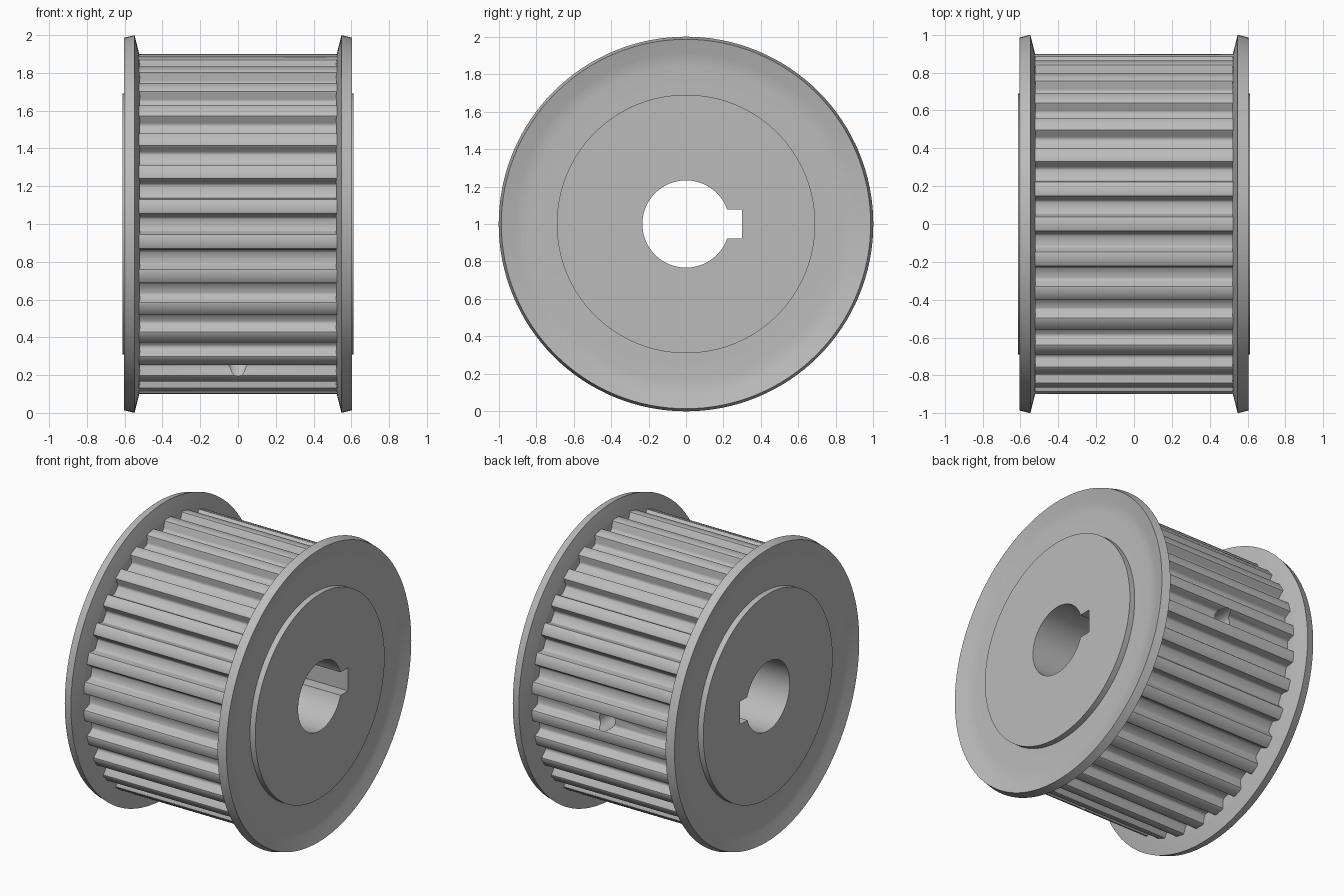
import bpy, bmesh, math
from math import sin, cos, pi
from mathutils import Matrix

TEETH = 30
PITCH = 2 * pi / TEETH
SEGMENTS = 128
AXIS_HEIGHT = 1.0

cube = bpy.data.objects.get("Cube")
if cube:
    bpy.data.objects.remove(cube, do_unlink=True)

steel = bpy.data.materials.new("brushed grey steel")
steel.use_nodes = True
GREY = (0.5, 0.5, 0.5, 1)
steel.diffuse_color = GREY
steel.node_tree.nodes["Principled BSDF"].inputs["Base Color"].default_value = GREY


def add_object(name, bm):
    bmesh.ops.recalc_face_normals(bm, faces=bm.faces)
    mesh = bpy.data.meshes.new(name)
    bm.to_mesh(mesh)
    bm.free()
    mesh.materials.append(steel)
    ob = bpy.data.objects.new(name, mesh)
    ob.location.z = AXIS_HEIGHT
    bpy.context.collection.objects.link(ob)
    return ob


def prism(name, outline, half_length):
    """Extrude a (y, z) outline along the x axis."""
    bm = bmesh.new()
    face = bm.faces.new([bm.verts.new((-half_length, y, z)) for y, z in outline])
    side = bmesh.ops.extrude_face_region(bm, geom=[face])["geom"]
    verts = [v for v in side if isinstance(v, bmesh.types.BMVert)]
    bmesh.ops.translate(bm, verts=verts, vec=(2 * half_length, 0, 0))
    return add_object(name, bm)


def ring(name, profile, side):
    """Turn a closed (x, radius) profile around the x axis."""
    bm = bmesh.new()
    loops = []
    for i in range(SEGMENTS):
        a = 2 * pi * i / SEGMENTS
        loops.append([bm.verts.new((side * x, r * sin(a), r * cos(a))) for x, r in profile])
    n = len(profile)
    for i, loop in enumerate(loops):
        after = loops[(i + 1) % SEGMENTS]
        for j in range(n):
            k = (j + 1) % n
            bm.faces.new((loop[j], loop[k], after[k], after[j]))
    return add_object(name, bm)


def circle(radius, count=SEGMENTS):
    return [(radius * sin(2 * pi * i / count), radius * cos(2 * pi * i / count))
            for i in range(count)]


def boolean(target, tool, operation):
    mod = target.modifiers.new(operation.title(), 'BOOLEAN')
    mod.operation = operation
    mod.solver = 'EXACT'
    mod.object = tool
    bpy.context.view_layer.objects.active = target
    bpy.ops.object.modifier_apply(modifier=mod.name)
    bpy.data.objects.remove(tool, do_unlink=True)


def shade(ob):
    bpy.ops.object.select_all(action='DESELECT')
    ob.select_set(True)
    bpy.context.view_layer.objects.active = ob
    bpy.ops.object.shade_smooth_by_angle(angle=math.radians(32))


# Toothed barrel: half a tooth as (angle, radius), mirrored and repeated
half_tooth = [(0.034, 0.9), (0.042, 0.896), (0.048, 0.885), (0.058, 0.855),
              (0.064, 0.845), (0.074, 0.84)]
tooth = [(-a, r) for a, r in reversed(half_tooth)] + half_tooth
outline = [(r * sin(a + i * PITCH), r * cos(a + i * PITCH))
           for i in range(TEETH) for a, r in tooth]
barrel = prism("toothed_barrel", outline, 0.53)

# Hub faces standing proud of the flanges
boolean(barrel, prism("hub", circle(0.69), 0.612), 'UNION')

# Bore with keyway on the back side
BORE, KEY_HALF, KEY_DEPTH = 0.233, 0.078, 0.3
start = math.asin(KEY_HALF / BORE)
steps = 72
bore = [(BORE * cos(start + (2 * pi - 2 * start) * i / steps),
         BORE * sin(start + (2 * pi - 2 * start) * i / steps)) for i in range(steps + 1)]
bore += [(KEY_DEPTH, -KEY_HALF), (KEY_DEPTH, KEY_HALF)]
boolean(barrel, prism("bore_cutter", bore, 0.8), 'DIFFERENCE')

# Set-screw holes, one over the keyway and one a third of a turn away
for angle in (0, -2 * pi / 3):
    bm = bmesh.new()
    bmesh.ops.create_cone(bm, cap_ends=True, segments=32, radius1=0.058,
                          radius2=0.058, depth=0.85)
    lay = Matrix.Rotation(angle, 4, 'X') @ Matrix.Translation((0, 0.575, 0)) \
        @ Matrix.Rotation(pi / 2, 4, 'X')
    bmesh.ops.transform(bm, matrix=lay, verts=bm.verts)
    boolean(barrel, add_object("screw_cutter", bm), 'DIFFERENCE')
shade(barrel)

# Flanges: flat washers with the rim bent outward
flange = [(0.52, 0.685), (0.52, 0.88), (0.524, 0.905), (0.548, 1.0), (0.604, 0.986),
          (0.583, 0.91), (0.576, 0.88), (0.573, 0.84), (0.573, 0.685)]
for name, side in (("left_flange", 1), ("right_flange", -1)):
    shade(ring(name, flange, side))
